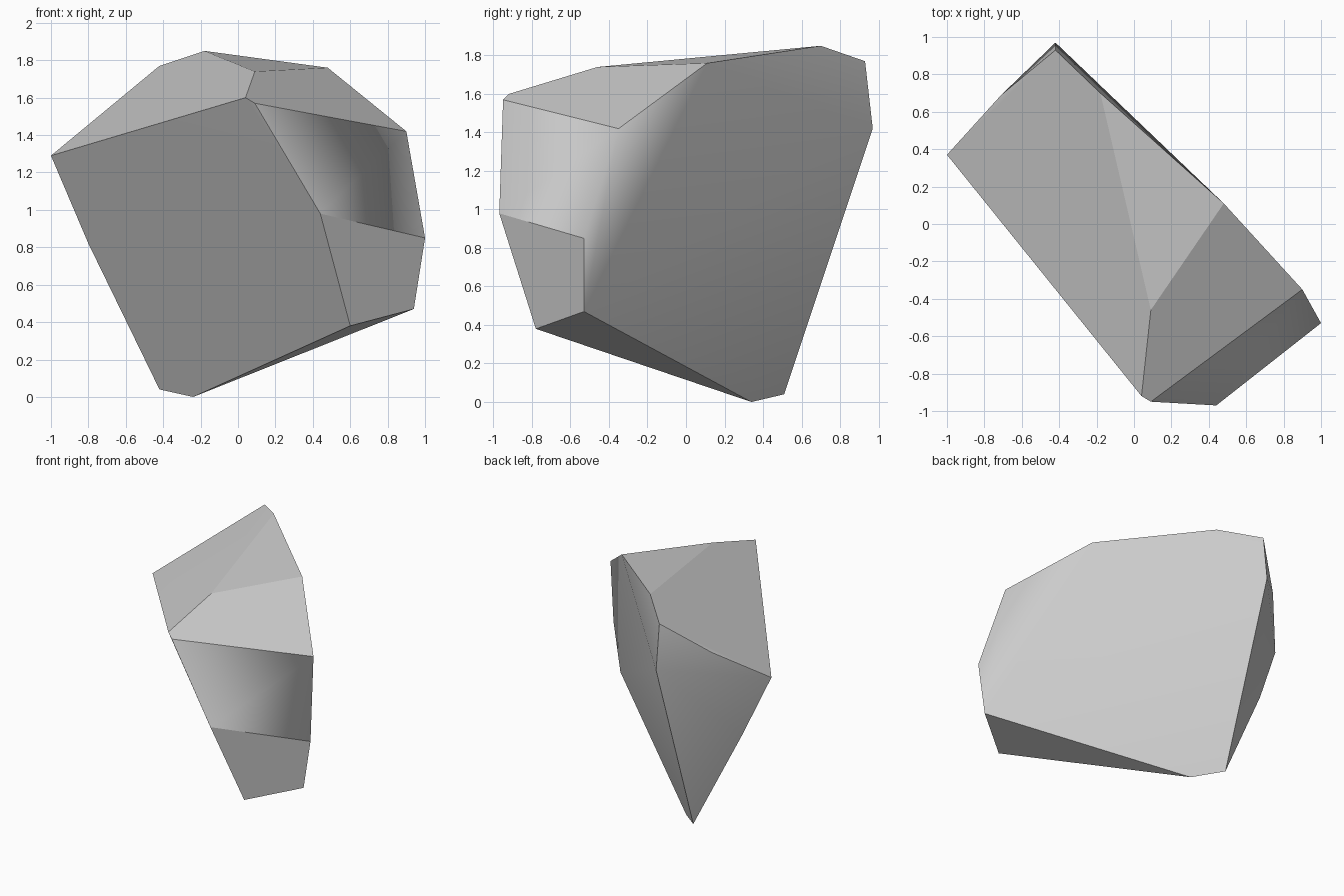
import bpy, bmesh, math
from mathutils import Vector

cube = bpy.data.objects.get("Cube")
if cube:
    bpy.data.objects.remove(cube, do_unlink=True)

# Single stone colour
stone = bpy.data.materials.new("grey_stone")
stone.use_nodes = True
grey = (0.6, 0.6, 0.6, 1)
stone.diffuse_color = grey
stone.node_tree.nodes["Principled BSDF"].inputs["Base Color"].default_value = grey

# Corners of the chipped boulder, grouped by area
flat_front = [(-1, .37, 1.29), (.04, -.92, 1.6), (.09, -.95, 1.57), (.44, -.97, .98),
              (.6, -.78, .38), (-.8, .44, .82)]
chipped_end = [(.94, -.53, .47), (1, -.53, .85), (.9, -.35, 1.42)]
crown = [(.48, .11, 1.76), (.09, -.46, 1.74), (-.18, .7, 1.85), (-.42, .93, 1.77),
         (-.71, .69, 1.53)]
back_and_foot = [(-.42, .97, 1.42), (-.42, .51, .04), (-.24, .34, 0)]

# Wrap the corners in a convex shell and merge the flat areas
bm = bmesh.new()
for co in flat_front + chipped_end + crown + back_and_foot:
    bm.verts.new(co)
bmesh.ops.convex_hull(bm, input=bm.verts)
bmesh.ops.dissolve_limit(bm, angle_limit=math.radians(4), verts=bm.verts, edges=bm.edges)
bmesh.ops.recalc_face_normals(bm, faces=bm.faces)

# Crisp chipped ridges, with a worn soft ridge between the end and the back
soft_ridge = [Vector(c) for c in chipped_end[1:]]
for face in bm.faces:
    face.smooth = True
for edge in bm.edges:
    worn = all(min((v.co - c).length for c in soft_ridge) < .01 for v in edge.verts)
    edge.smooth = worn or edge.calc_face_angle(0) < math.radians(22)

mesh = bpy.data.meshes.new("boulder")
bm.to_mesh(mesh)
bm.free()
mesh.materials.append(stone)
boulder = bpy.data.objects.new("boulder", mesh)
bpy.context.collection.objects.link(boulder)
